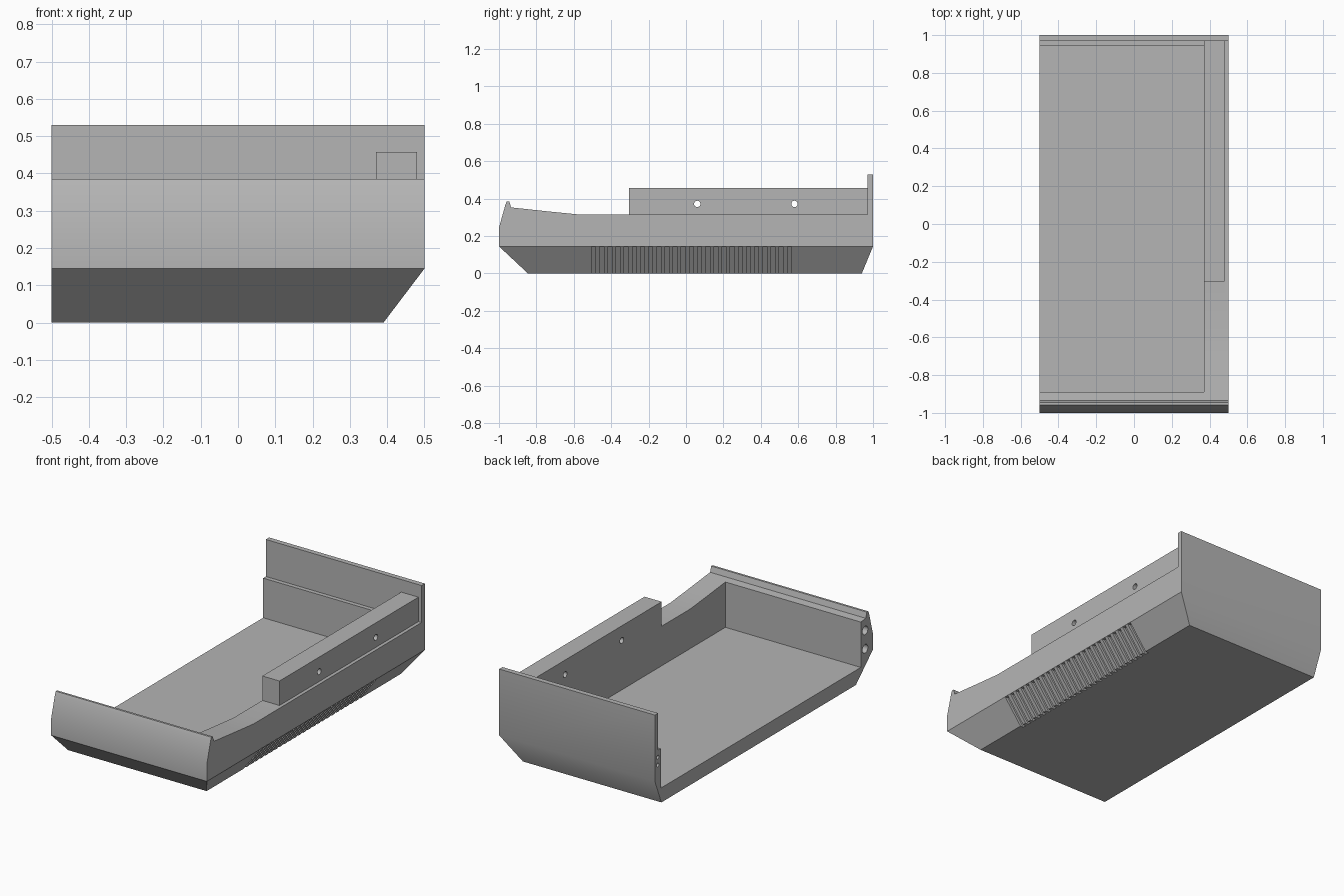
import bpy
import bmesh
import math
from mathutils import Matrix, Vector

cube = bpy.data.objects.get("Cube")
if cube:
    bpy.data.objects.remove(cube, do_unlink=True)

grey = bpy.data.materials.new("plain grey")
grey.use_nodes = True
colour = (0.46, 0.46, 0.46, 1)
grey.diffuse_color = colour
grey.node_tree.nodes["Principled BSDF"].inputs["Base Color"].default_value = colour


def make_object(name, bm):
    bmesh.ops.recalc_face_normals(bm, faces=bm.faces)
    mesh = bpy.data.meshes.new(name)
    bm.to_mesh(mesh)
    bm.free()
    mesh.materials.append(grey)
    obj = bpy.data.objects.new(name, mesh)
    bpy.context.collection.objects.link(obj)
    return obj


def add_prism(bm, points, offset):
    """Extrude a closed outline of 3D points along an offset."""
    face = bm.faces.new([bm.verts.new(p) for p in points])
    moved = bmesh.ops.extrude_face_region(bm, geom=[face], use_keep_orig=True)
    verts = [v for v in moved["geom"] if isinstance(v, bmesh.types.BMVert)]
    bmesh.ops.translate(bm, verts=verts, vec=offset)


def add_box(bm, low, high):
    centre = (Vector(low) + Vector(high)) / 2
    size = Vector(high) - Vector(low)
    bmesh.ops.create_cube(bm, size=1, matrix=Matrix.Translation(centre) @ Matrix.Diagonal((*size, 1)))


def add_pin(bm, x, y, z, radius, depth):
    place = Matrix.Translation((x, y, z)) @ Matrix.Rotation(math.pi / 2, 4, "Y")
    bmesh.ops.create_cone(bm, cap_ends=True, segments=24, radius1=radius, radius2=radius,
                          depth=depth, matrix=place)


def combine(target, name, bm, operation="DIFFERENCE"):
    tool = make_object(name, bm)
    tool.hide_render = True
    mod = target.modifiers.new(name, "BOOLEAN")
    mod.operation = operation
    mod.solver = "EXACT"
    mod.object = tool
    bpy.ops.object.select_all(action="DESELECT")
    bpy.context.view_layer.objects.active = target
    target.select_set(True)
    bpy.ops.object.modifier_apply(modifier=mod.name)
    bpy.data.objects.remove(tool, do_unlink=True)


# Tray body: side profile (y, z) extruded across the width
profile = [(-0.845, 0), (-1, 0.145), (-1, 0.245), (-0.965, 0.37), (-0.958, 0.385),
           (-0.945, 0.385), (-0.935, 0.353), (-0.72, 0.33), (-0.57, 0.315),
           (0.97, 0.315), (0.97, 0.53), (1, 0.53), (1, 0.145), (0.94, 0)]
bm = bmesh.new()
add_prism(bm, [(-0.5, y, z) for y, z in profile], (1, 0, 0))
tray = make_object("tray_body", bm)

# Sloped lower side
bm = bmesh.new()
add_prism(bm, [(0.39, -1.1, 0), (0.5, -1.1, 0.145), (0.6, -1.1, 0.277),
               (0.6, -1.1, -0.1), (0.314, -1.1, -0.1)], (0, 2.2, 0))
combine(tray, "side_slope_cutter", bm)

# Interior, open on the cut side
bm = bmesh.new()
add_box(bm, (-0.6, -0.89, 0.085), (0.37, 0.945, 0.7))
combine(tray, "cavity_cutter", bm)

# Raised mounting rail on the side wall
bm = bmesh.new()
add_box(bm, (0.37, -0.305, 0.25), (0.48, 0.98, 0.457))
combine(tray, "rail", bm, "UNION")

# Vent grooves down the slope
bm = bmesh.new()
count, pitch = 25, 0.0436
for i in range(count):
    y = -0.505 + i * pitch
    outline = [(0.37, y, 0), (0.48, y, 0.145), (0.6, y, 0.145), (0.6, y, -0.05), (0.37, y, -0.05)]
    add_prism(bm, outline, (0, pitch / 2, 0))
combine(tray, "vent_groove_cutter", bm)

# Screw holes through the rail, and dowel holes in the open ends
bm = bmesh.new()
for y in (0.06, 0.58):
    add_pin(bm, 0.42, y, 0.372, 0.017, 0.3)
for z in (0.178, 0.285):
    add_pin(bm, -0.5, -0.93, z, 0.025, 0.2)
for z in (0.23, 0.275):
    add_pin(bm, -0.5, 0.973, z, 0.011, 0.2)
combine(tray, "hole_cutter", bm)

bpy.ops.object.shade_smooth_by_angle(angle=math.radians(30))
